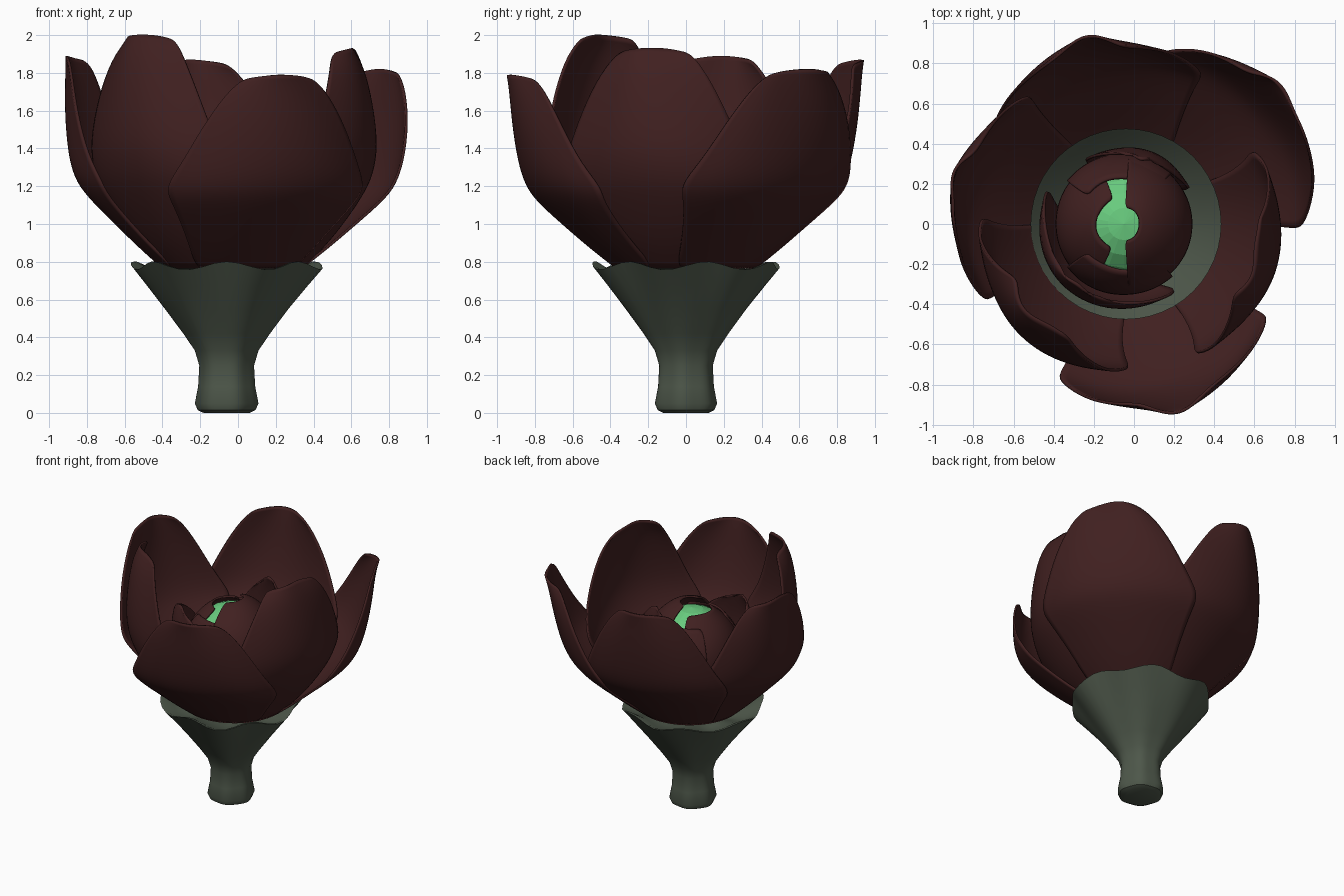
import bpy, bmesh, math

if "Cube" in bpy.data.objects:
    bpy.data.objects.remove(bpy.data.objects["Cube"], do_unlink=True)


def material(name, rgb):
    m = bpy.data.materials.new(name)
    m.use_nodes = True
    m.diffuse_color = (*rgb, 1)
    bsdf = m.node_tree.nodes["Principled BSDF"]
    bsdf.inputs["Base Color"].default_value = (*rgb, 1)
    bsdf.inputs["Roughness"].default_value = 0.8
    return m


PETAL = material("dark red petal", (0.052, 0.0145, 0.0145))
SEPAL = material("grey green sepal", (0.075, 0.095, 0.068))
CORE = material("bright green core", (0.14, 0.60, 0.21))


def finish(name, bm, mat, smooth=True):
    bmesh.ops.recalc_face_normals(bm, faces=bm.faces)
    mesh = bpy.data.meshes.new(name)
    bm.to_mesh(mesh)
    bm.free()
    mesh.materials.append(mat)
    for p in mesh.polygons:
        p.use_smooth = smooth
    obj = bpy.data.objects.new(name, mesh)
    bpy.context.collection.objects.link(obj)
    return obj


def skin(bm, rows, closed=False):
    """Bridge neighbouring rows of vertices with quads."""
    for a, b in zip(rows, rows[1:]):
        n = len(a)
        for i in range(n if closed else n - 1):
            j = (i + 1) % n
            bm.faces.new((a[i], a[j], b[j], b[i]))


def petal(name, angle, profile, centre, cup=0.05, drop=0.03, wave=0.015, cols=9):
    """Curved sheet; each profile row is height, radius, half angle in degrees."""
    bm = bmesh.new()
    rows = []
    for k, (z, r, half) in enumerate(profile):
        t = k / (len(profile) - 1)
        row = []
        for i in range(cols):
            u = 2 * i / (cols - 1) - 1
            a = math.radians(angle + u * half)
            rr = r - t * cup * u * u + wave * t * math.sin(4 * u + 5 * t + angle)
            zz = z - drop * t * u * u
            row.append(bm.verts.new((centre + rr * math.cos(a), rr * math.sin(a), zz)))
        rows.append(row)
    skin(bm, rows)
    obj = finish(name, bm, PETAL)
    sub = obj.modifiers.new("Smooth", "SUBSURF")
    sub.levels = sub.render_levels = 2
    thick = obj.modifiers.new("Thickness", "SOLIDIFY")
    thick.thickness = 0.014
    thick.offset = 0
    return obj


# Large petals: flared ones and steeper ones, widest at a low shoulder
BASE = 0.77
HEIGHT = (0, 0.1, 0.22, 0.35, 0.43, 0.55, 0.75, 0.92, 1)
WIDTH = (0.30, 0.37, 0.45, 0.55, 0.61, 0.53, 0.42, 0.30, 0.21)
FLARED = (0.37, 0.50, 0.64, 0.79, 0.85, 0.89, 0.92, 0.93, 0.94)
STEEP = (0.37, 0.49, 0.60, 0.70, 0.74, 0.77, 0.75, 0.71, 0.66)


def big_petal(name, angle, top, radii, flare=0.0, cup=0.05):
    rows = [(BASE + (top - BASE) * h, r + flare * h, math.degrees(w / r))
            for h, r, w in zip(HEIGHT, radii, WIDTH)]
    petal(name, angle, rows, -0.03, cup)


big_petal("front_petal", 286, 1.79, FLARED, 0.02)
big_petal("back_left_petal", 39, 1.82, FLARED, 0.08)
big_petal("back_petal", 104, 1.87, FLARED, 0.005)
big_petal("right_petal", 168, 1.89, FLARED, -0.04)
big_petal("front_right_petal", 224, 2.0, STEEP, 0, 0.03)
big_petal("left_petal", 344, 1.93, STEEP, 0, 0.02)

# Small upright petals around the bud
BUD_X = -0.05


def small_petal(name, angle, half, top, radius):
    rows = [(0.78 + (top - 0.78) * h, radius * r, half * w)
            for h, r, w in ((0, 0.6, 0.6), (0.25, 0.88, 0.9), (0.5, 1, 1),
                            (0.75, 1, 0.85), (0.92, 0.95, 0.5), (1, 0.9, 0.2))]
    petal(name, angle, rows, BUD_X, cup=0.01, drop=0.05, wave=0.01)


small_petal("inner_front_petal", 232, 78, 1.56, 0.43)
small_petal("inner_back_petal", 75, 48, 1.63, 0.38)

# Closed bud petals leaving a slit over the core
BUD = ((0.75, 0.20), (0.98, 0.31), (1.18, 0.35), (1.35, 0.31),
       (1.46, 0.22), (1.52, 0.14), (1.54, 0.08))


def bud_petal(name, angle, half, rows, grow=0.0, lift=0.0):
    petal(name, angle, [(z + lift, r + grow, half) for z, r in BUD[:rows]], BUD_X,
          cup=0, drop=0.01, wave=0.004, cols=13)


bud_petal("bud_left_petal", 0, 86, 7, 0, 0.03)
bud_petal("bud_right_petal", 178, 66, 6)
bud_petal("bud_front_petal", 265, 48, 5, 0.012)
bud_petal("bud_back_petal", 95, 48, 5, 0.012)

# Faceted core of the bud
bm = bmesh.new()
bmesh.ops.create_uvsphere(bm, u_segments=18, v_segments=12, radius=1)
for v in bm.verts:
    v.co = (BUD_X + v.co.x * 0.31, v.co.y * 0.31, 1.18 + v.co.z * 0.34)
finish("bud_core", bm, CORE, smooth=False)


def lathe(name, outline, centre, ripple, scallop, capped, segments=48):
    """Turned skin with fluted sides and a scalloped rim."""
    bm = bmesh.new()
    rows = []
    for z, r in outline:
        row = []
        rim = max(0, (z - 0.6) / 0.185)
        for i in range(segments):
            a = math.tau * i / segments
            rr = r * (1 + ripple * math.cos(6 * a + 1))
            zz = z + scallop * rim * math.sin(7 * a)
            row.append(bm.verts.new((centre + rr * math.cos(a), rr * math.sin(a), zz)))
        rows.append(row)
    skin(bm, rows, closed=True)
    if capped:
        bm.faces.new(rows[0])
        bm.faces.new(rows[-1])
    return finish(name, bm, SEPAL)


# Stem and calyx with a shallow hollow top
calyx = lathe("stem_and_calyx",
              ((0, 0.12), (0.015, 0.15), (0.05, 0.165), (0.14, 0.148), (0.25, 0.142),
               (0.33, 0.165), (0.42, 0.225), (0.55, 0.32), (0.68, 0.42), (0.78, 0.497),
               (0.78, 0.48), (0.735, 0.40), (0.72, 0.30), (0.71, 0.12)),
              -0.06, 0.03, 0.022, True)
bpy.context.view_layer.objects.active = calyx
calyx.select_set(True)
bpy.ops.object.shade_smooth_by_angle(angle=math.radians(40))

# Green lining inside the feet of the large petals
lathe("calyx_lining", ((0.76, 0.31), (0.83, 0.395), (0.90, 0.46), (0.915, 0.475)),
      -0.04, 0, 0, False)
